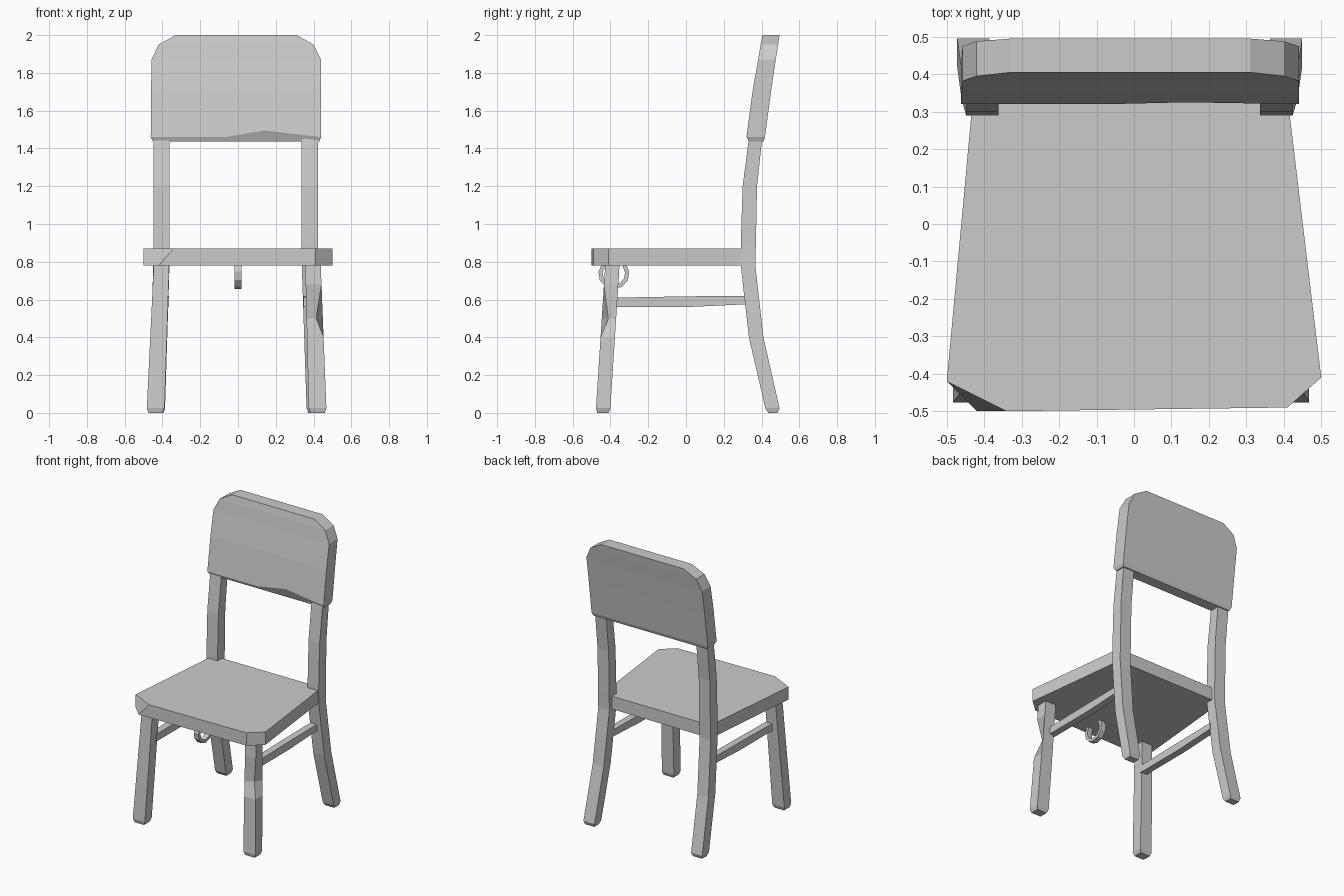
import bpy, bmesh, math
from mathutils import Vector

old = bpy.data.objects.get("Cube")
if old:
    bpy.data.objects.remove(old, do_unlink=True)

grey = bpy.data.materials.new("plain grey")
grey.use_nodes = True
grey.diffuse_color = (0.6, 0.6, 0.6, 1)
grey.node_tree.nodes["Principled BSDF"].inputs["Base Color"].default_value = (0.6, 0.6, 0.6, 1)


def finish(name, bm):
    bmesh.ops.recalc_face_normals(bm, faces=bm.faces)
    mesh = bpy.data.meshes.new(name)
    bm.to_mesh(mesh)
    bm.free()
    mesh.materials.append(grey)
    obj = bpy.data.objects.new(name, mesh)
    bpy.context.collection.objects.link(obj)
    return obj


def loft(rings):
    """Skin a row of equal-sized cross-sections and cap both ends."""
    bm = bmesh.new()
    loops = [[bm.verts.new(p) for p in ring] for ring in rings]
    n = len(loops[0])
    for a, b in zip(loops, loops[1:]):
        for i in range(n):
            j = (i + 1) % n
            bm.faces.new((a[i], a[j], b[j], b[i]))
    bm.faces.new(loops[0])
    bm.faces.new(loops[-1])
    bm.verts.ensure_lookup_table()
    return bm


def level(z, x0, x1, y0, y1):
    return [(x0, y0, z), (x1, y0, z), (x1, y1, z), (x0, y1, z)]


# Seat: tapered slab, one front corner cut square and the other cut askew
outline = [(0.41, -0.49), (0.5, -0.41), (0.41, 0.34), (-0.43, 0.34), (-0.5, -0.42)]
bottom = [(x, y, 0.78) for x, y in outline + [(-0.42, -0.5)]]
top = [(x, y, 0.87) for x, y in outline + [(-0.34, -0.5)]]
seat = finish("seat", loft([bottom, top]))

# Rear posts: curved back at the foot and leaning back above the seat
post = [(0.0, 0.435, 0.485), (0.025, 0.42, 0.495), (0.4, 0.333, 0.41), (0.78, 0.29, 0.367),
        (0.9, 0.29, 0.37), (1.2, 0.3, 0.376), (1.47, 0.335, 0.405)]
for name, foot, upper in (("right_rear_post", -0.43, -0.405), ("left_rear_post", 0.407, 0.38)):
    rings = []
    for z, y0, y1 in post:
        x = foot + (upper - foot) * min(z / 0.8, 1)
        half = 0.035 if z == 0 else 0.043
        rings.append(level(z, x - half, x + half, y0, y1))
    finish(name, loft(rings))

# Front legs: splayed, with small bevelled feet
for name, foot, upper in (("right_front_leg", -0.437, -0.405), ("left_front_leg", 0.422, 0.397)):
    rings = []
    for z in (0.0, 0.025, 0.4, 0.5, 0.68, 0.79):
        t = z / 0.78
        x, y = foot + (upper - foot) * t, -0.44 + 0.05 * t
        half = 0.037 if z == 0 else 0.047 - 0.006 * t
        depth = 0.03 if z == 0 else 0.038
        ring = level(z, x - half, x + half, y - depth, y + depth)
        # Worn dent in the outer front edge
        if z == 0.5 and foot > 0:
            ring[1] = (x + half - 0.035, y - depth + 0.035, z)
        rings.append(ring)
    finish(name, loft(rings))

# Side stretchers
for name, x in (("right_stretcher", -0.39), ("left_stretcher", 0.37)):
    rings = []
    for y, z0, z1 in ((-0.38, 0.56, 0.61), (0.0, 0.56, 0.617), (0.32, 0.575, 0.62)):
        rings.append([(x - 0.024, y, z0), (x + 0.024, y, z0), (x + 0.024, y, z1), (x - 0.024, y, z1)])
    finish(name, loft(rings))

# Backrest: leaning panel with rounded top corners
panel = [(1.437, -0.45, 0.43, 0.335, 0.41), (1.46, -0.462, 0.44, 0.32, 0.418),
         (1.7, -0.46, 0.44, 0.352, 0.45), (1.87, -0.458, 0.44, 0.382, 0.475),
         (1.95, -0.42, 0.40, 0.395, 0.488), (2.0, -0.33, 0.31, 0.405, 0.495)]
bm = loft([level(*row) for row in panel])
# Chip along the lower front edge
a, b = bm.verts[4], bm.verts[5]
edge = bm.edges.get((a, b))
span = b.co.x - a.co.x
edge, start = bmesh.utils.edge_split(edge, a, (-0.07 - a.co.x) / span)
edge = next(e for e in start.link_edges if e.other_vert(start) is b)
edge, chip = bmesh.utils.edge_split(edge, start, (0.14 - start.co.x) / (b.co.x - start.co.x))
chip.co += Vector((0, 0.005, 0.035))
finish("backrest", bm)

# Hook under the seat: open ring in the side plane
rings = []
for i in range(9):
    angle = math.radians(140 + 260 * i / 8)
    c, s = math.cos(angle), math.sin(angle)
    rings.append([(x, -0.382 + r * c, 0.737 + r * s)
                  for x, r in ((-0.018, 0.06), (0.018, 0.06), (0.018, 0.082), (-0.018, 0.082))])
finish("hook", loft(rings))
